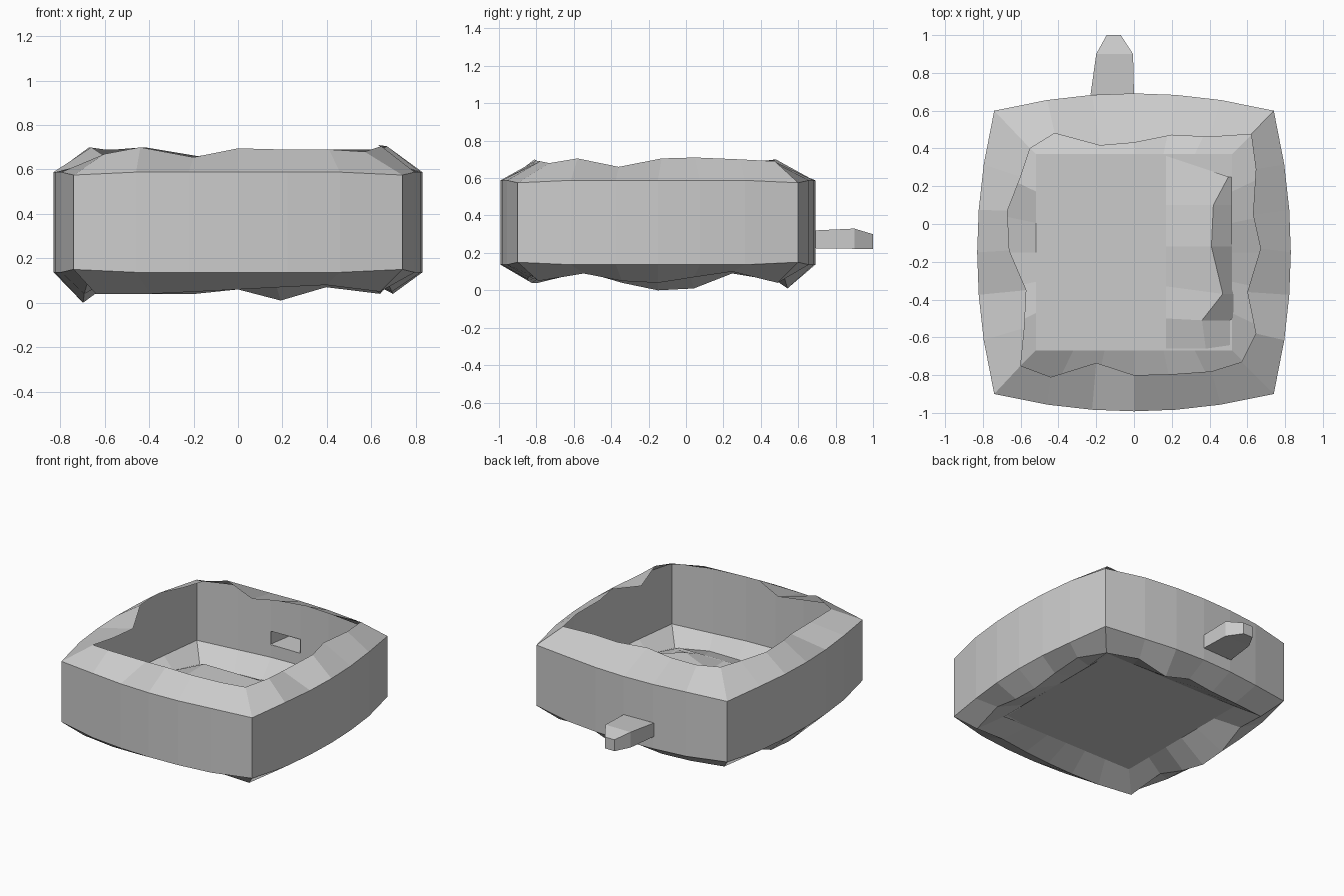
import bpy, bmesh

if "Cube" in bpy.data.objects:
    bpy.data.objects.remove(bpy.data.objects["Cube"])

T = (-1, -.62, -.3, 0, .3, .62)   # stations along each side
CY = -.15                          # basin centre in y


def outline(half_x, half_y, bulge):
    """Bowed square, 24 points, counter-clockwise from the front left corner."""
    pts = []
    for side in range(4):
        for t in T:
            d = 1 + bulge * (1 - t * t)
            u, v = [(t, -d), (d, t), (-t, d), (-d, -t)][side]
            pts.append((u * half_x, CY + v * half_y))
    return pts


def make_object(name, bm):
    bmesh.ops.recalc_face_normals(bm, faces=bm.faces[:])
    mesh = bpy.data.meshes.new(name)
    bm.to_mesh(mesh)
    bm.free()
    ob = bpy.data.objects.new(name, mesh)
    bpy.context.collection.objects.link(ob)
    return ob


def bridge(name, rows, closed=True, skip=(), cap=False):
    """Join successive rows of points with quads."""
    bm = bmesh.new()
    vs = [[bm.verts.new(p) for p in r] for r in rows]
    n = len(rows[0])
    for i in range(len(rows) - 1):
        for j in range(n if closed else n - 1):
            if (i, j) not in skip:
                k = (j + 1) % n
                bm.faces.new((vs[i][j], vs[i][k], vs[i + 1][k], vs[i + 1][j]))
    if cap:
        bm.faces.new(vs[-1])
    return make_object(name, bm)


outer = outline(.74, .75, .122)

# uneven top lip, inner edge
lip = [(-.6, -.75, .67), (-.44, -.81, .7), (-.2, -.735, .655), (0, -.8, .695),
       (.2, -.795, .69), (.41, -.78, .69),
       (.57, -.73, .68), (.645, -.58, .705), (.6, -.36, .66), (.67, -.13, .705),
       (.63, .05, .71), (.645, .29, .70),
       (.62, .475, .69), (.4, .46, .69), (.2, .47, .69), (0, .43, .69),
       (-.18, .415, .66), (-.42, .48, .70),
       (-.55, .4, .69), (-.6, .25, .69), (-.67, .07, .70), (-.66, -.14, .70),
       (-.57, -.35, .64), (-.58, -.55, .65)]

# uneven underside ridge heights
ridge_z = [.04, .04, .05, .06, .07, .08,  .05, .09, .05, .04, .07, .10,
           .04, .07, .01, .06, .04, .04,  .05, .09, .01, 0, .04, .10]
ridge = [(x, y, z) for (x, y), z in zip(outline(.64, .64, .09), ridge_z)]
plate = [(x, y, .13) for x, y in outline(.52, .52, 0)]


def level(z, corner_z):
    return [(x, y, corner_z if i % 6 == 0 else z) for i, (x, y) in enumerate(outer)]


# basin shell: plate edge, ridge, wall, lip; one back wall panel left open for the spout
bridge("basin", [plate, ridge, level(.137, .15), level(.225, .225),
                 level(.32, .32), level(.588, .575), lip],
       skip={(3, 15)})

# flat floor
bm = bmesh.new()
bm.faces.new([bm.verts.new(plate[i]) for i in (0, 6, 12, 18)])
make_object("floor", bm)

# raised fold along the right of the floor
crest = [(.50, .25, .14), (.42, .1, .2), (.41, -.12, .23), (.47, -.37, .22), (.36, -.51, .2),
         (.38, -.66, .13)]
bridge("floor_fold", [[(.17, y, .132) for y in (.36, .1, -.12, -.33, -.5, -.66)], crest,
                      [(.53, y, .12) for _, y, _ in crest]], closed=False)


# tapered back spout
def section(y, x0, x1, z0, z1):
    return [(x0, y, z0), (x1, y, z0), (x1, y, z1), (x0, y, z1)]


bridge("spout", [section(.685, -.23, 0, .225, .32), section(.9, -.2, -.005, .222, .33),
                 section(1.0, -.145, -.07, .22, .30)], cap=True)
